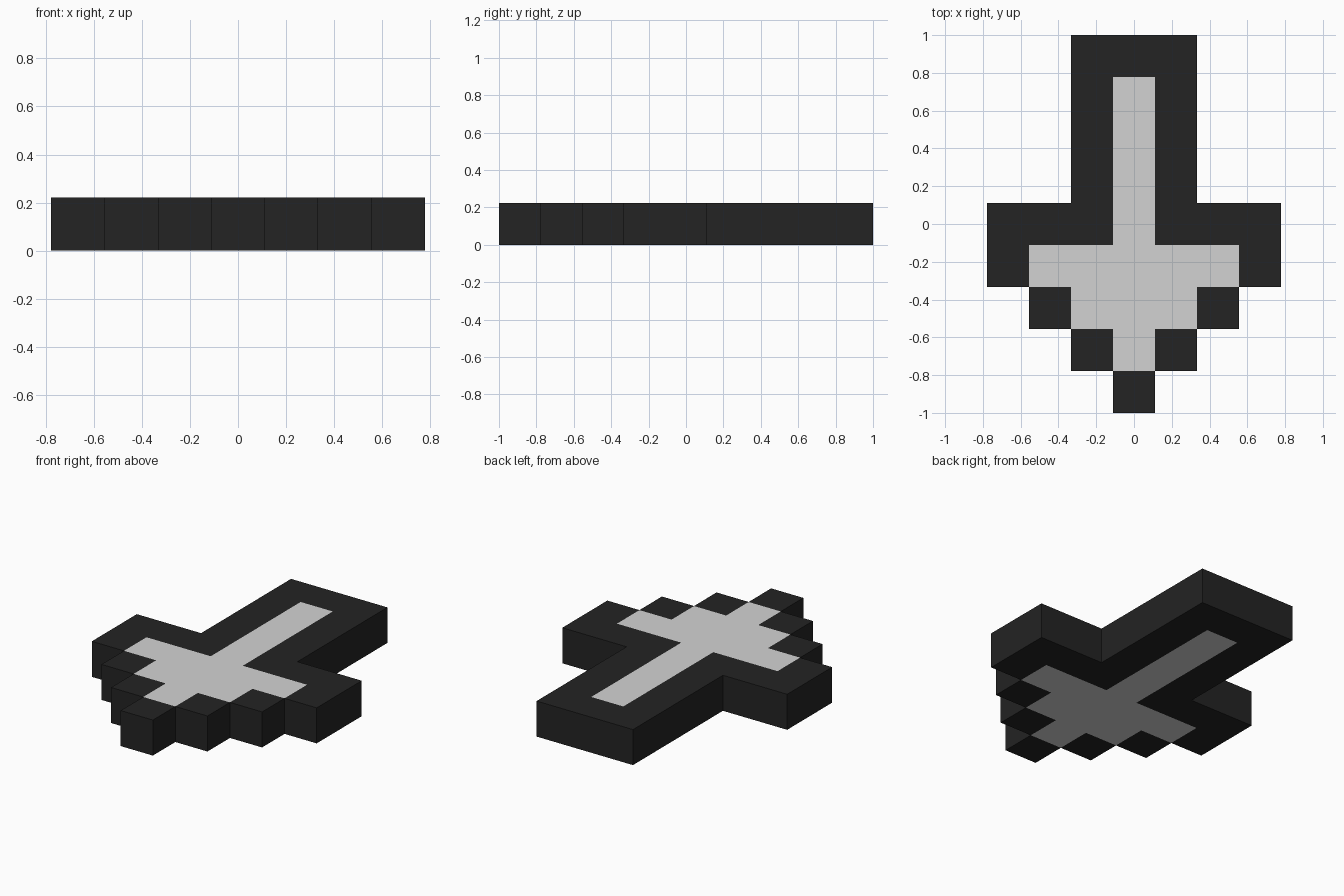
import bpy, bmesh

if "Cube" in bpy.data.objects:
    bpy.data.objects.remove(bpy.data.objects["Cube"])

CELL = 2 / 9          # nine rows span the 2 unit length
THICK = CELL

# Pixel layout seen from above: B = dark border, W = light fill
ROWS = [
    "..BBB..",
    "..BWB..",
    "..BWB..",
    "..BWB..",
    "BBBWBBB",
    "BWWWWWB",
    ".BWWWB.",
    "..BWB..",
    "...B...",
]


def flat_material(name, rgb):
    mat = bpy.data.materials.new(name)
    mat.diffuse_color = (*rgb, 1)
    mat.use_nodes = True
    mat.node_tree.nodes["Principled BSDF"].inputs["Base Color"].default_value = mat.diffuse_color
    return mat


def cell_at(row, col):
    inside = 0 <= row < len(ROWS) and 0 <= col < len(ROWS[0])
    return ROWS[row][col] if inside else "."


bm = bmesh.new()


def add_face(points, mat):
    face = bm.faces.new([bm.verts.new(p) for p in points])
    face.material_index = mat


# Top and bottom of every cell, walls only along the outer silhouette
for row in range(len(ROWS)):
    for col in range(len(ROWS[0])):
        kind = cell_at(row, col)
        if kind == ".":
            continue
        mat = 1 if kind == "W" else 0
        x0, y1 = (col - 3.5) * CELL, 1 - row * CELL
        x1, y0 = x0 + CELL, y1 - CELL
        ring = [(x0, y0), (x1, y0), (x1, y1), (x0, y1)]
        add_face([(x, y, THICK) for x, y in ring], mat)
        add_face([(x, y, 0) for x, y in reversed(ring)], mat)
        neighbours = [(row + 1, col), (row, col + 1), (row - 1, col), (row, col - 1)]
        for i, (r, c) in enumerate(neighbours):
            if cell_at(r, c) == ".":
                a, b = ring[i], ring[(i + 1) % 4]
                add_face([(*a, 0), (*b, 0), (*b, THICK), (*a, THICK)], mat)

bmesh.ops.remove_doubles(bm, verts=bm.verts, dist=1e-4)

# Pixel arrow slab
mesh = bpy.data.meshes.new("pixel_arrow")
bm.to_mesh(mesh)
bm.free()
mesh.materials.append(flat_material("dark border", (0.017, 0.017, 0.017)))
mesh.materials.append(flat_material("light grey fill", (0.65, 0.65, 0.65)))
arrow = bpy.data.objects.new("pixel_arrow", mesh)
bpy.context.collection.objects.link(arrow)
